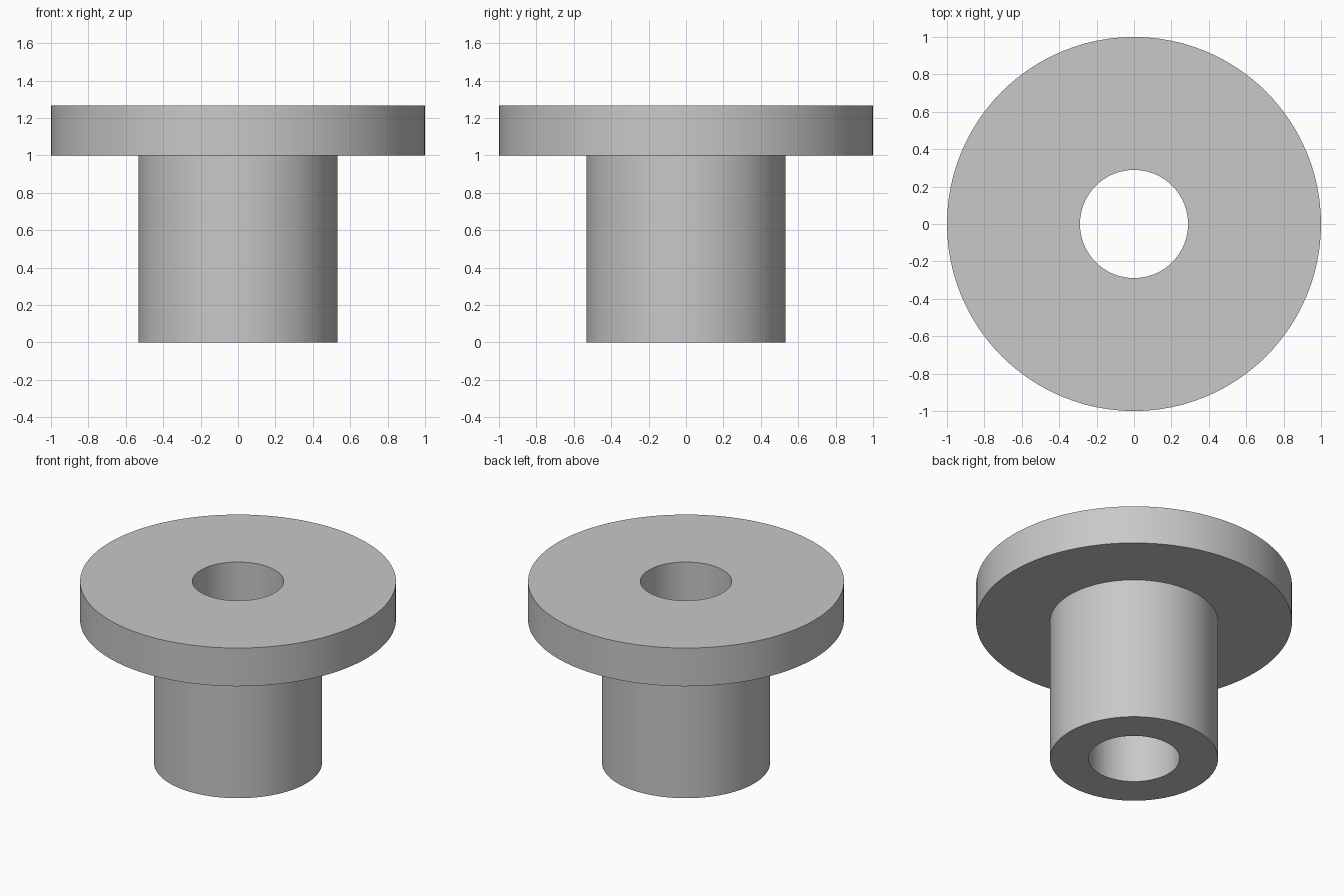
import bpy
import bmesh
import math

cube = bpy.data.objects.get("Cube")
if cube:
    bpy.data.objects.remove(cube, do_unlink=True)

SEGMENTS = 96
BORE, SHAFT, FLANGE = 0.289, 0.532, 1.0
SHOULDER, TOP = 1.0, 1.267

# Plain grey material
grey = bpy.data.materials.new("grey")
grey.use_nodes = True
colour = (0.58, 0.58, 0.58, 1)
grey.diffuse_color = colour
grey.node_tree.nodes["Principled BSDF"].inputs["Base Color"].default_value = colour

# Closed half section (radius, height), counter-clockwise
profile = [(BORE, 0), (SHAFT, 0), (SHAFT, SHOULDER),
           (FLANGE, SHOULDER), (FLANGE, TOP), (BORE, TOP)]

# Flanged bushing: the section revolved around the z axis
bm = bmesh.new()
verts = [bm.verts.new((r, 0, z)) for r, z in profile]
edges = [bm.edges.new((v, verts[(i + 1) % len(verts)])) for i, v in enumerate(verts)]
bmesh.ops.spin(bm, geom=verts + edges, cent=(0, 0, 0), axis=(0, 0, 1),
               angle=math.tau, steps=SEGMENTS, use_merge=True)
bmesh.ops.remove_doubles(bm, verts=bm.verts, dist=0.0001)
bmesh.ops.recalc_face_normals(bm, faces=bm.faces)

mesh = bpy.data.meshes.new("flanged_bushing")
bm.to_mesh(mesh)
bm.free()
mesh.materials.append(grey)
bushing = bpy.data.objects.new("flanged_bushing", mesh)
bpy.context.collection.objects.link(bushing)

# Smooth walls with crisp rims
bpy.ops.object.select_all(action="DESELECT")
bushing.select_set(True)
bpy.context.view_layer.objects.active = bushing
bpy.ops.object.shade_smooth_by_angle(angle=math.radians(30))
